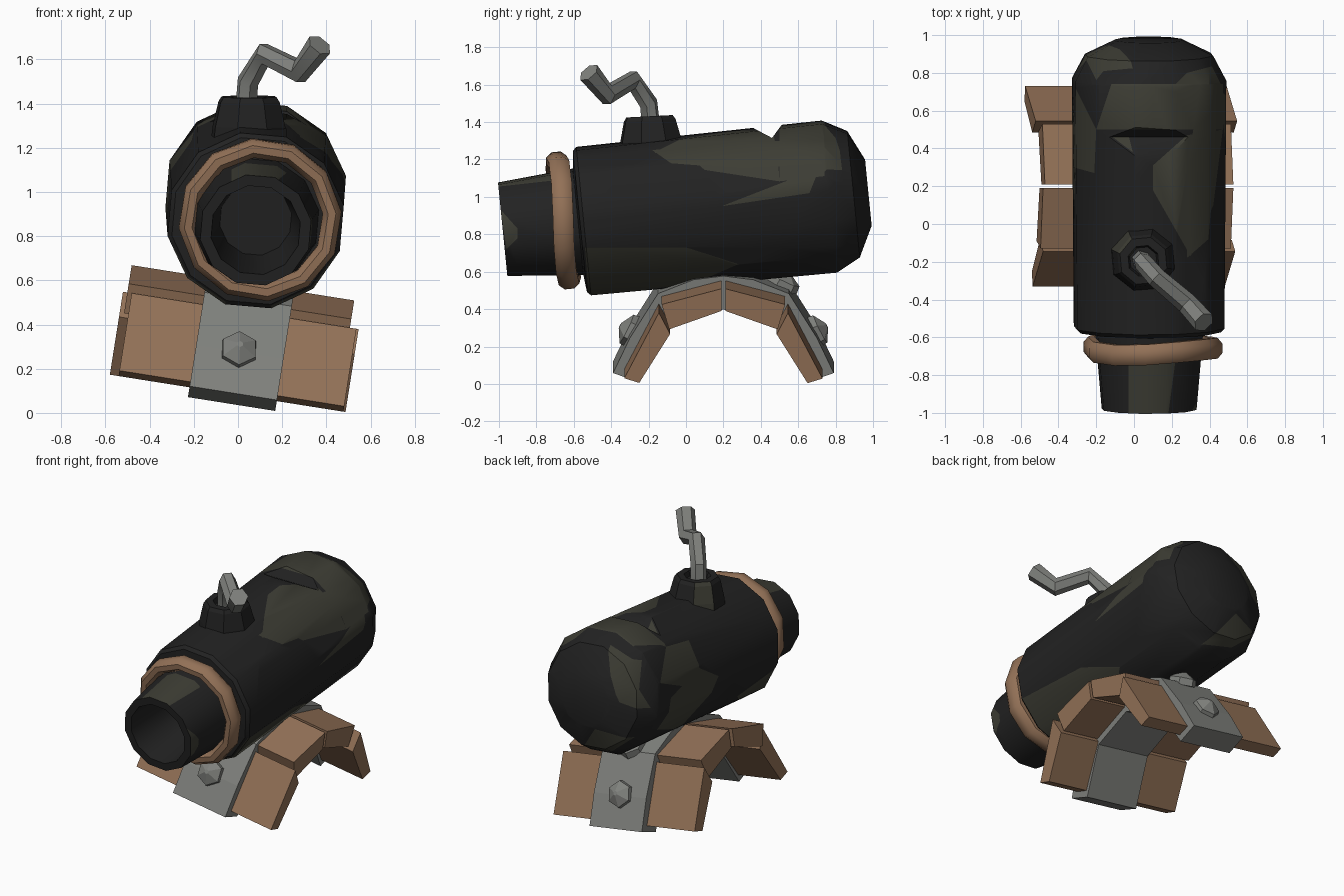
import bpy, bmesh, math
from mathutils import Vector, Matrix

if "Cube" in bpy.data.objects:
    bpy.data.objects.remove(bpy.data.objects["Cube"])


def mat(name, rgb):
    m = bpy.data.materials.new(name)
    m.diffuse_color = (*rgb, 1)
    m.use_nodes = True
    m.node_tree.nodes["Principled BSDF"].inputs["Base Color"].default_value = m.diffuse_color
    return m


BLACK = mat("black iron", (0.016, 0.016, 0.016))
OLIVE = mat("worn olive", (0.046, 0.046, 0.034))
WOOD = mat("brown wood", (0.29, 0.165, 0.095))
STEEL = mat("grey steel", (0.215, 0.22, 0.205))


def finish(bm, name, mats, smooth=None):
    bmesh.ops.recalc_face_normals(bm, faces=bm.faces[:])
    me = bpy.data.meshes.new(name)
    bm.to_mesh(me)
    bm.free()
    for m in mats:
        me.materials.append(m)
    ob = bpy.data.objects.new(name, me)
    bpy.context.collection.objects.link(ob)
    if smooth:
        bpy.ops.object.select_all(action='DESELECT')
        ob.select_set(True)
        bpy.context.view_layer.objects.active = ob
        bpy.ops.object.shade_smooth_by_angle(angle=math.radians(smooth))
    return ob


def bridge(bm, rings, closed=False):
    n = len(rings[0])
    pairs = list(zip(rings, rings[1:] + rings[:1])) if closed else list(zip(rings, rings[1:]))
    for a, b in pairs:
        for i in range(n):
            j = (i + 1) % n
            bm.faces.new((a[i], a[j], b[j], b[i]))
    if not closed:
        bm.faces.new(rings[0])
        bm.faces.new(rings[-1])


def lathe(profile, sides, matrix, closed=False, turn=0.0, wave=0.0):
    """Revolve (distance, radius) points around local y."""
    bm = bmesh.new()
    rings = []
    for t, r in profile:
        ring = []
        for i in range(sides):
            a = turn + math.tau * i / sides
            co = Vector((r * math.cos(a), t + wave * math.sin(2 * a), r * math.sin(a)))
            ring.append(bm.verts.new(matrix @ co))
        rings.append(ring)
    bridge(bm, rings, closed)
    bmesh.ops.recalc_face_normals(bm, faces=bm.faces[:])
    return bm


def extrude_yz(pts, x0, x1, matrix=Matrix()):
    """Prism along x from a (y, z) outline."""
    bm = bmesh.new()
    bridge(bm, [[bm.verts.new(matrix @ Vector((x, y, z))) for y, z in pts] for x in (x0, x1)])
    return bm


AXIS_O = Vector((0.08, 0, 0.925))


def paint(bm, axis, sign, pts):
    """Cut a convex outline into the faces seen along an axis and colour it."""
    d = Vector((0, 0, 0))
    d[axis] = sign
    u, v = [k for k in range(3) if k != axis]
    P = []
    for a, b in pts:
        p = Vector((0, 0, 0))
        p[u], p[v] = a, b
        P.append(p)
    mid = sum(P, Vector()) / len(P)

    def facing():
        out = []
        for f in bm.faces:
            if f.normal.dot(d) < 0.08 or (f.calc_center_median() - AXIS_O).dot(d) < 0.03:
                continue
            if all(max(w.co[k] for w in f.verts) > min(p[k] for p in P) and
                   min(w.co[k] for w in f.verts) < max(p[k] for p in P) for k in (u, v)):
                out.append(f)
        return out

    planes = []
    for p, q in zip(P, P[1:] + P[:1]):
        no = d.cross(q - p).normalized()
        if no.dot(mid - p) < 0:
            no = -no
        planes.append((p, no))
        fs = facing()
        geom = fs + list({e for f in fs for e in f.edges}) + list({w for f in fs for w in f.verts})
        bmesh.ops.bisect_plane(bm, geom=geom, plane_co=p, plane_no=no, dist=1e-5)
        bm.normal_update()
    for f in facing():
        c = f.calc_center_median()
        if all(no.dot(c - p) > 0 for p, no in planes):
            f.material_index = 1


# Barrel: muzzle, bore and rounded breech in one revolved shell
tilt = Matrix.Translation(AXIS_O) @ Matrix.Rotation(math.radians(5.7), 4, 'X')
bm = lathe([(-0.5, 0.165), (-0.985, 0.205), (-0.985, 0.255), (-0.7, 0.28), (-0.58, 0.29),
            (-0.57, 0.385), (-0.55, 0.405), (0.77, 0.415), (0.9, 0.345), (0.98, 0.18)],
           12, tilt, turn=math.radians(10))
barrel = finish(bm, "barrel", [BLACK, OLIVE])

# Dent in the top of the barrel
cutter = finish(extrude_yz([(0.3, 1.4), (0.46, 1.315), (0.53, 1.41), (0.5, 1.6), (0.3, 1.6)], -0.4, 0.5),
                "dent_cutter", [BLACK])
cutter.hide_render = True
mod = barrel.modifiers.new("dent", 'BOOLEAN')
mod.operation, mod.solver, mod.object = 'DIFFERENCE', 'EXACT', cutter
mesh = bpy.data.meshes.new_from_object(barrel.evaluated_get(bpy.context.evaluated_depsgraph_get()))
bm = bmesh.new()
bm.from_mesh(mesh)
bpy.data.objects.remove(barrel)
bpy.data.objects.remove(cutter)
for f in bm.faces:
    f.material_index = 0

# Worn patches on the barrel: (axis, sign, convex outline)
for axis, sign, pts in [
    (2, 1, [(0.3, -0.17), (0.42, 0.1), (0.47, 0.5), (0.28, 0.47), (0.1, 0.31), (0.1, 0.18)]),
    (2, 1, [(-0.2, 0.5), (0.47, 0.5), (0.47, 0.74), (-0.12, 0.74)]),
    (2, 1, [(0.05, 0.74), (0.46, 0.74), (0.38, 0.9), (0.28, 0.8)]),
    (2, 1, [(-0.32, 0.3), (-0.21, 0.27), (-0.2, 0.5), (-0.31, 0.72)]),
    (2, 1, [(-0.03, -1.02), (0.18, -1.02), (0.22, -0.72), (-0.03, -0.72)]),
    (0, 1, [(-0.18, 1.25), (-0.08, 1.18), (0.3, 1.15), (0.82, 1.18), (0.75, 1.3), (0.3, 1.3)]),
    (0, 1, [(0.19, 0.95), (0.55, 1.09), (0.7, 1.12), (0.66, 1.02)]),
    (0, 1, [(-0.54, 0.73), (0.0, 0.73), (0.28, 0.64), (0.05, 0.54), (-0.52, 0.46)]),
    (0, 1, [(-0.99, 0.93), (-0.9, 0.83), (-0.9, 0.78), (-0.96, 0.72)]),
    (0, -1, [(0.1, 0.95), (0.3, 1.08), (0.62, 1.0), (0.7, 0.8), (0.4, 0.68)]),
    (0, -1, [(-0.54, 0.75), (-0.2, 0.68), (-0.35, 0.5), (-0.52, 0.46)]),
    (1, 1, [(-0.3, 1.0), (-0.15, 1.05), (-0.08, 1.2), (0.0, 1.36), (-0.2, 1.28)]),
    (1, 1, [(0.0, 0.84), (0.16, 0.62), (-0.05, 0.66), (-0.22, 0.8)]),
]:
    paint(bm, axis, sign, pts)
finish(bm, "barrel", [BLACK, OLIVE], 35)

# Wooden hoop behind the muzzle
hoop = [(-0.055, 0.31), (-0.055, 0.345), (-0.025, 0.37), (0.025, 0.37),
        (0.055, 0.345), (0.055, 0.31), (0.02, 0.285), (-0.02, 0.285)]
bm = lathe(hoop, 12, Matrix.Translation((0.02, 0, 0.015)) @ tilt @ Matrix.Translation((0, -0.66, 0)),
           closed=True, turn=0.1, wave=0.012)
finish(bm, "muzzle_hoop", [WOOD], 50)

# Vent collar on top, with a shallow recess
up = Matrix.Translation((0.05, -0.195, 0)) @ Matrix.Rotation(math.radians(93), 4, 'X')
bm = lathe([(1.2, 0.185), (1.3, 0.172), (1.41, 0.145), (1.433, 0.13), (1.433, 0.085), (1.4, 0.075)], 8,
           Matrix.Translation((0, 0.075, 0)) @ up, turn=0.3)
for f in bm.faces:
    c = f.calc_center_median()
    f.material_index = int(c.x < 0.02 and c.y > -0.2 and f.normal.z < 0.6)
finish(bm, "vent_collar", [BLACK, OLIVE])

# Bent fuse swept along a crooked path
path = [Vector(p) for p in [(0.035, -0.185, 1.36), (0.045, -0.2, 1.5), (0.12, -0.285, 1.625),
                            (0.28, -0.42, 1.545), (0.37, -0.52, 1.665)]]
bm = bmesh.new()
rings = []
for i, p in enumerate(path):
    t = (path[min(i + 1, 4)] - path[max(i - 1, 0)]).normalized()
    s = Vector((0.7, 0.7, 0))
    s = (s - t * s.dot(t)).normalized()
    w = t.cross(s)
    r = (0.05, 0.05, 0.052, 0.056, 0.06)[i]
    rings.append([bm.verts.new(p + r * (s * math.cos(k * math.tau / 6) + w * math.sin(k * math.tau / 6)))
                  for k in range(6)])
bridge(bm, rings)
finish(bm, "fuse", [STEEL], 35)

# Cradle: everything leans about the y axis and mirrors front to back at y = 0.2
lean = Matrix.Rotation(math.radians(9), 4, 'Y')


def mirrored(pts):
    return [(0.4 - y, z) for y, z in pts]


# Steel strap arching over the planks
outer = [(-0.39, 0.085), (-0.3, 0.275), (-0.15, 0.515), (0.04, 0.59), (0.2, 0.61)]
inner = [(0.2, 0.43), (-0.085, 0.325), (-0.25, 0.035)]
strap = outer + mirrored(outer[-2::-1]) + mirrored(inner[:0:-1]) + inner
finish(extrude_yz(strap, -0.235, 0.165, lean), "cradle_strap", [STEEL])

# Four planks, two legs and two crown boards
leg = [(-0.33, 0.105), (-0.145, 0.46), (-0.085, 0.345), (-0.25, 0.08)]
crown = [(-0.13, 0.5), (0.19, 0.585), (0.19, 0.465), (-0.09, 0.365)]
for name, pts, x0, x1 in [("front_leg_plank", leg, -0.56, 0.47), ("front_crown_plank", crown, -0.58, 0.44),
                          ("back_crown_plank", mirrored(crown), -0.57, 0.44),
                          ("back_leg_plank", mirrored(leg), -0.6, 0.48)]:
    finish(extrude_yz(pts, x0, x1, lean), name, [WOOD])

# Pointed bolts on the strap
for name, y, z, ny, nz in [("front_lower_bolt", -0.295, 0.28, -0.89, 0.45), ("back_lower_bolt", 0.695, 0.28, 0.89, 0.45),
                           ("front_upper_bolt", -0.07, 0.54, -0.4, 0.9), ("back_upper_bolt", 0.52, 0.535, 0.45, 0.9)]:
    n = Vector((0, ny, nz))
    m = lean @ Matrix.Translation((-0.04, y, z)) @ n.to_track_quat('Y', 'Z').to_matrix().to_4x4()
    finish(lathe([(-0.02, 0.09), (0.025, 0.085), (0.065, 0.015)], 6, m, turn=0.4), name, [STEEL])
